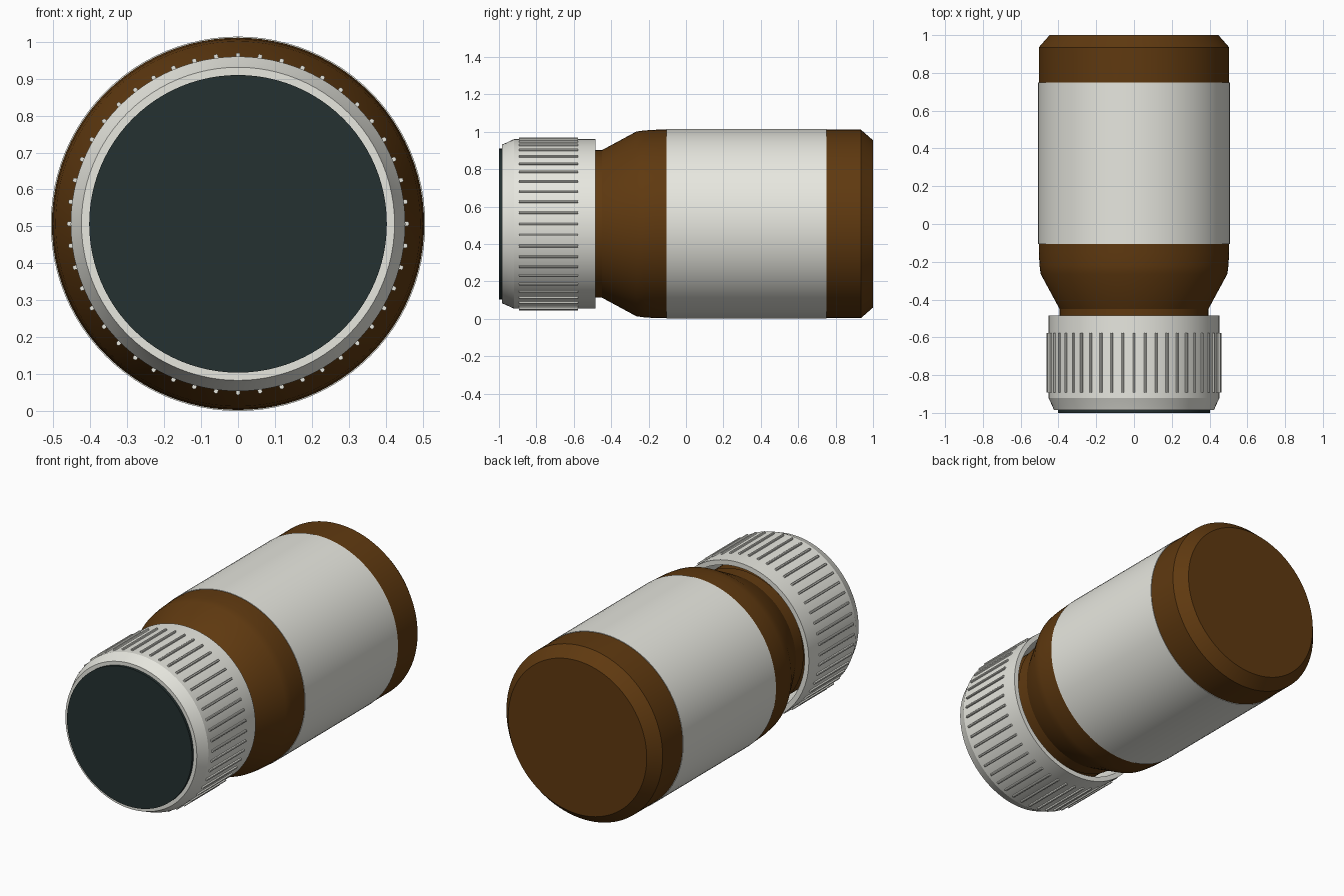
import bpy, bmesh
from math import sin, cos, pi, radians

if "Cube" in bpy.data.objects:
    bpy.data.objects.remove(bpy.data.objects["Cube"])

AXIS_Z = 0.507
SEGMENTS = 96


def material(name, colour):
    mat = bpy.data.materials.new(name)
    mat.use_nodes = True
    mat.diffuse_color = (*colour, 1)
    mat.node_tree.nodes["Principled BSDF"].inputs["Base Color"].default_value = (*colour, 1)
    return mat


brown = material("amber brown", (0.115, 0.041, 0.005))
white = material("warm white", (0.8, 0.8, 0.74))
dark = material("dark slate", (0.018, 0.031, 0.031))


def finish(bm, name, mat):
    bmesh.ops.recalc_face_normals(bm, faces=bm.faces)
    mesh = bpy.data.meshes.new(name)
    bm.to_mesh(mesh)
    bm.free()
    mesh.materials.append(mat)
    obj = bpy.data.objects.new(name, mesh)
    bpy.context.collection.objects.link(obj)
    obj.location.z = AXIS_Z
    bpy.ops.object.select_all(action="DESELECT")
    obj.select_set(True)
    bpy.context.view_layer.objects.active = obj
    bpy.ops.object.shade_smooth_by_angle(angle=radians(25))
    return obj


def lathe(name, profile, mat, closed=False):
    """Turn a (y, radius) profile round the y axis; cap the ends or close the loop."""
    bm = bmesh.new()
    rings = []
    for y, r in profile:
        rings.append([bm.verts.new((r * sin(2 * pi * i / SEGMENTS), y,
                                    r * cos(2 * pi * i / SEGMENTS)))
                      for i in range(SEGMENTS)])
    pairs = list(zip(rings, rings[1:]))
    if closed:
        pairs.append((rings[-1], rings[0]))
    else:
        bm.faces.new(rings[0])
        bm.faces.new(rings[-1])
    for a, b in pairs:
        for i in range(SEGMENTS):
            j = (i + 1) % SEGMENTS
            bm.faces.new((a[i], a[j], b[j], b[i]))
    return finish(bm, name, mat)


# Bottle: neck, sloped shoulder, straight body and chamfered base
lathe("bottle", [(-0.94, 0.385), (-0.53, 0.385), (-0.52, 0.394), (-0.45, 0.394),
                 (-0.265, 0.494), (-0.22, 0.5), (-0.15, 0.504),
                 (0.935, 0.504), (1.0, 0.447)], brown)

# Wrapped label, just proud of the body
lathe("label", [(-0.105, 0.5), (-0.105, 0.507), (0.75, 0.507), (0.75, 0.5)],
      white, closed=True)

# Hollow screw cap, open towards the shoulder
lathe("cap", [(-0.985, 0.0001), (-0.985, 0.424), (-0.965, 0.432), (-0.92, 0.453),
              (-0.485, 0.453), (-0.485, 0.425), (-0.945, 0.425), (-0.945, 0.0001)], white)

# Disc on the front of the cap
lathe("cap_disc", [(-1.0, 0.403), (-0.98, 0.403)], dark)

# Grip ribs round the cap
RIBS = 48
bm = bmesh.new()
half_width, inner, outer = 0.006, 0.448, 0.463
for k in range(RIBS):
    a = 2 * pi * k / RIBS
    section = [(-half_width, inner), (-half_width, outer - 0.003), (-half_width / 2, outer),
               (half_width / 2, outer), (half_width, outer - 0.003), (half_width, inner)]
    ends = [[bm.verts.new((t * cos(a) + r * sin(a), y, r * cos(a) - t * sin(a)))
             for t, r in section] for y in (-0.893, -0.578)]
    bm.faces.new(ends[0])
    bm.faces.new(ends[1])
    n = len(section)
    for i in range(n):
        j = (i + 1) % n
        bm.faces.new((ends[0][i], ends[0][j], ends[1][j], ends[1][i]))
finish(bm, "cap_ribs", white)
